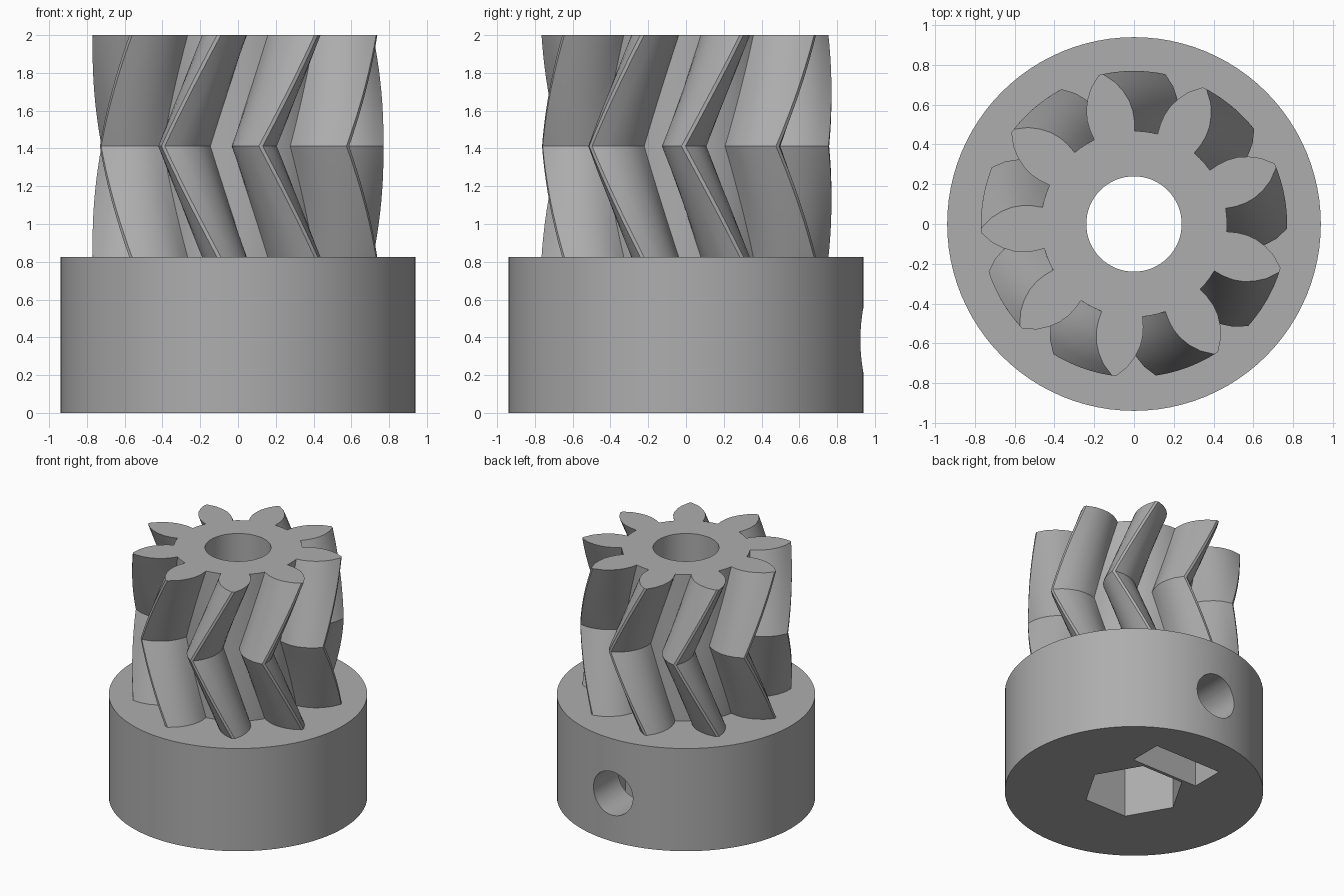
import bpy, bmesh
from math import sin, cos, radians, pi

if "Cube" in bpy.data.objects:
    bpy.data.objects.remove(bpy.data.objects["Cube"], do_unlink=True)

BASE_R, BASE_H, TOP = 0.94, 0.824, 2.0
MID = (BASE_H + TOP) / 2
TEETH, TWIST, SLICES = 9, 23.5, 10

grey = bpy.data.materials.new("plain_grey")
grey.use_nodes = True
grey.diffuse_color = (0.42, 0.42, 0.42, 1)
grey.node_tree.nodes["Principled BSDF"].inputs["Base Color"].default_value = grey.diffuse_color


def activate(obj):
    bpy.ops.object.select_all(action="DESELECT")
    obj.select_set(True)
    bpy.context.view_layer.objects.active = obj


def cylinder(name, radius, z0, z1, sides):
    bpy.ops.mesh.primitive_cylinder_add(vertices=sides, radius=radius, depth=z1 - z0,
                                        location=(0, 0, (z0 + z1) / 2))
    obj = bpy.context.object
    obj.name = name
    return obj


def combine(target, tool, operation):
    mod = target.modifiers.new(operation.lower(), "BOOLEAN")
    mod.operation, mod.object, mod.solver = operation, tool, "EXACT"
    activate(target)
    bpy.ops.object.modifier_apply(modifier=mod.name)
    bpy.data.objects.remove(tool, do_unlink=True)


# Half of one tooth: radius and half-angle in degrees, root to tip
FLANK = [(0.468, 12.8), (0.52, 12.7), (0.57, 11.9), (0.62, 10.3),
         (0.67, 7.9), (0.72, 4.9), (0.77, 0.8)]
tooth = [(r, -a) for r, a in FLANK] + [(r, a) for r, a in reversed(FLANK)]
tooth += [(FLANK[0][0], 17.6), (FLANK[0][0], 22.4)]
outline = [(r, a + i * 360 / TEETH) for i in range(TEETH) for r, a in tooth]


# Herringbone gear: the outline turned one way, then back again
def build_gear():
    bm = bmesh.new()
    levels = [BASE_H - 0.02]
    levels += [BASE_H + (TOP - BASE_H) * i / (2 * SLICES) for i in range(2 * SLICES + 1)]
    rings = []
    for z in levels:
        turn = 79 + TWIST * abs(z - MID) / (TOP - MID)
        rings.append([bm.verts.new((r * cos(radians(a + turn)), r * sin(radians(a + turn)), z))
                      for r, a in outline])
    n = len(outline)
    for low, high in zip(rings, rings[1:]):
        for i in range(n):
            j = (i + 1) % n
            bm.faces.new((low[i], low[j], high[j], high[i]))
    bm.faces.new(rings[0][::-1])
    bm.faces.new(rings[-1])
    bmesh.ops.triangulate(bm, faces=[f for f in bm.faces if len(f.verts) == 4])
    mesh = bpy.data.meshes.new("herringbone_teeth")
    bm.to_mesh(mesh)
    bm.free()
    obj = bpy.data.objects.new("herringbone_teeth", mesh)
    bpy.context.collection.objects.link(obj)
    return obj


# Round collar joined to the gear
gear = cylinder("herringbone_gear_with_collar", BASE_R, 0, BASE_H, 96)
combine(gear, build_gear(), "UNION")

# Shaft bore
combine(gear, cylinder("shaft_bore", 0.24, -0.1, TOP + 0.1, 64), "DIFFERENCE")

# Hexagonal socket underneath, corners on the x axis
socket = cylinder("hex_socket", 0.37, -0.1, 0.6, 6)
socket.rotation_euler.z = pi / 6
combine(gear, socket, "DIFFERENCE")

# Nut slot underneath
bpy.ops.mesh.primitive_cube_add(size=1, location=(0, 0.478, 0.3))
slot = bpy.context.object
slot.scale = (0.59, 0.265, 0.8)
combine(gear, slot, "DIFFERENCE")

# Set screw hole through the back of the collar
screw = cylinder("screw_hole", 0.175, 0, 1.1, 48)
screw.location = (0, 0.55, 0.385)
screw.rotation_euler.x = pi / 2
combine(gear, screw, "DIFFERENCE")

gear.data.materials.clear()
gear.data.materials.append(grey)
for face in gear.data.polygons:
    face.material_index = 0
activate(gear)
bpy.ops.object.shade_smooth_by_angle(angle=radians(25))
